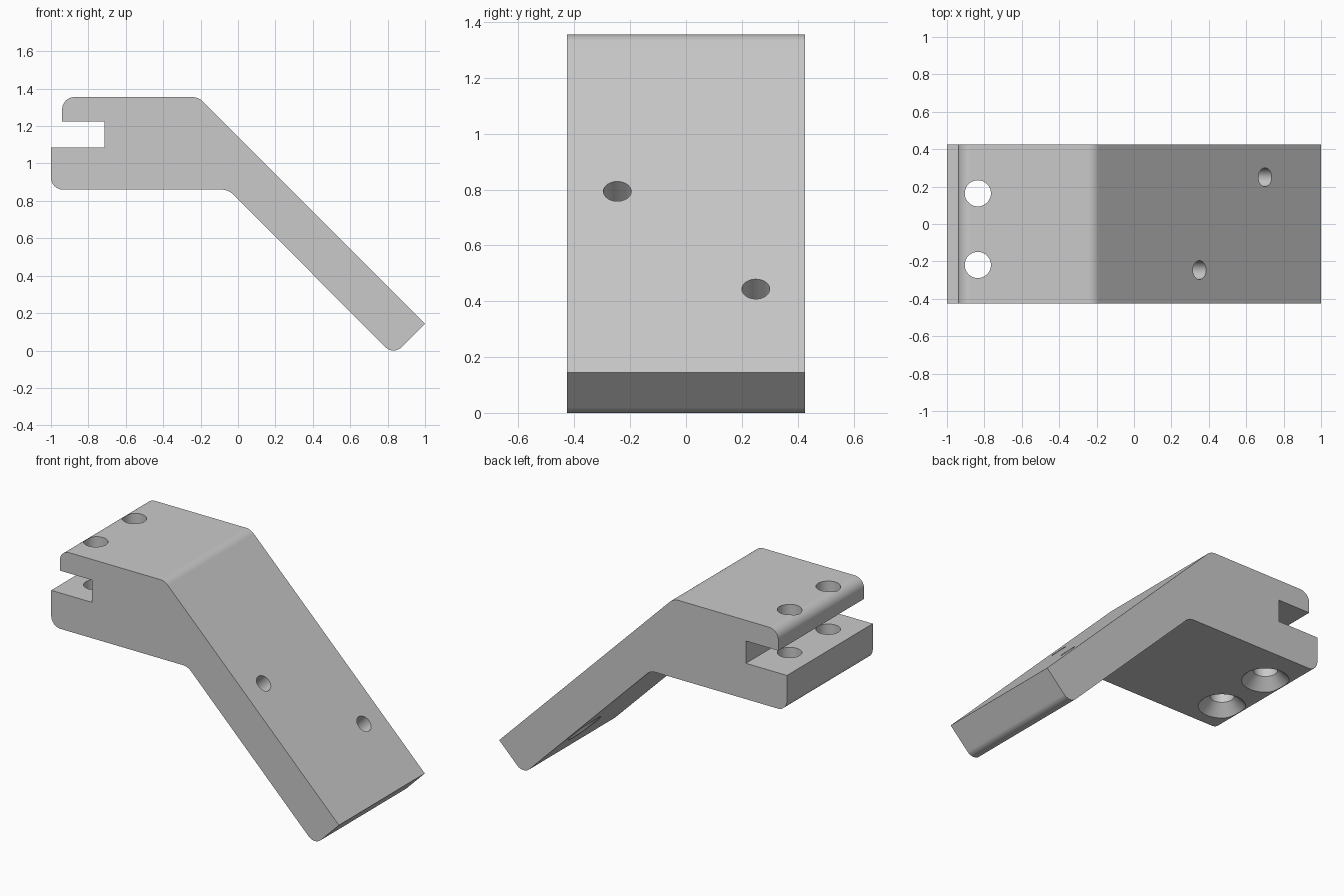
import bpy, bmesh, math
from mathutils import Vector, Matrix

old = bpy.data.objects.get("Cube")
if old:
    bpy.data.objects.remove(old, do_unlink=True)

HALF_WIDTH = 0.426

grey = bpy.data.materials.new("light_grey")
grey.use_nodes = True
colour = (0.59, 0.59, 0.59, 1)
grey.diffuse_color = colour
grey.node_tree.nodes["Principled BSDF"].inputs["Base Color"].default_value = colour


def fillet(prev, corner, nxt, radius, steps=10):
    """Points of an arc that rounds one corner of a profile."""
    a, b = (prev - corner).normalized(), (nxt - corner).normalized()
    half = math.acos(a.dot(b)) / 2
    centre = corner + (a + b).normalized() * radius / math.sin(half)
    start = corner + a * radius / math.tan(half) - centre
    end = corner + b * radius / math.tan(half) - centre
    return [centre + start.lerp(end, i / steps).normalized() * radius
            for i in range(steps + 1)]


def make_object(name, bm):
    bmesh.ops.recalc_face_normals(bm, faces=bm.faces)
    mesh = bpy.data.meshes.new(name)
    bm.to_mesh(mesh)
    bm.free()
    mesh.materials.append(grey)
    obj = bpy.data.objects.new(name, mesh)
    bpy.context.collection.objects.link(obj)
    return obj


# Bracket body: x, z and rounding radius of each corner
outline = [
    (-0.94, 1.355, 0.065), (-0.94, 1.225, 0), (-0.715, 1.225, 0),
    (-0.715, 1.085, 0), (-1.0, 1.085, 0), (-1.0, 0.86, 0.065),
    (-0.052, 0.86, 0.08), (0.832, -0.025, 0.06), (1.0, 0.144, 0),
    (-0.211, 1.355, 0.08),
]
corners = [Vector((x, z)) for x, z, r in outline]
profile = []
for i, (x, z, radius) in enumerate(outline):
    if radius:
        profile += fillet(corners[i - 1], corners[i], corners[(i + 1) % len(corners)], radius)
    else:
        profile.append(corners[i])

bm = bmesh.new()
side = bm.faces.new([bm.verts.new((p.x, -HALF_WIDTH, p.y)) for p in profile])
swept = bmesh.ops.extrude_face_region(bm, geom=[side], use_keep_orig=True)["geom"]
bmesh.ops.translate(bm, vec=(0, 2 * HALF_WIDTH, 0),
                    verts=[v for v in swept if isinstance(v, bmesh.types.BMVert)])
body = make_object("bracket_body", bm)


# Countersunk holes: the cutter starts at the wide mouth and runs along its local z
def drill(name, mouth, tilt, hole_r, sink_r, length):
    bm = bmesh.new()
    extra = 0.03
    rings = [(sink_r + extra, -extra), (hole_r, sink_r - hole_r), (hole_r, length)]
    loops = []
    for radius, height in rings:
        loops.append([bm.verts.new((radius * math.cos(math.tau * k / 40),
                                    radius * math.sin(math.tau * k / 40), height))
                      for k in range(40)])
    for low, high in zip(loops, loops[1:]):
        for k in range(40):
            n = (k + 1) % 40
            bm.faces.new((low[k], low[n], high[n], high[k]))
    bm.faces.new(loops[0])
    bm.faces.new(loops[-1])
    bm.transform(Matrix.Translation(mouth) @ Matrix.Rotation(tilt, 4, "Y"))
    cutter = make_object(name, bm)
    cutter.hide_render = True
    cut = body.modifiers.new(name, "BOOLEAN")
    cut.operation = "DIFFERENCE"
    cut.solver = "EXACT"
    cut.object = cutter
    return cutter


cutters = []
for y in (0.164, -0.219):
    cutters.append(drill("clamp_hole_cutter", (-0.835, y, 0.86), 0, 0.07, 0.135, 0.7))
for x, y in ((0.182, -0.246), (0.532, 0.25)):
    cutters.append(drill("arm_hole_cutter", (x, y, 0.807 - x), math.pi / 4, 0.05, 0.115, 0.4))

# Apply the cuts and drop the cutters
bpy.ops.object.select_all(action="DESELECT")
bpy.context.view_layer.objects.active = body
body.select_set(True)
for modifier in list(body.modifiers):
    bpy.ops.object.modifier_apply(modifier=modifier.name)
for cutter in cutters:
    bpy.data.objects.remove(cutter, do_unlink=True)

# Smooth rounded corners and bores, crisp edges
bpy.ops.object.shade_smooth_by_angle(angle=math.radians(25))
weighted = body.modifiers.new("flat_face_normals", "WEIGHTED_NORMAL")
weighted.keep_sharp = True
